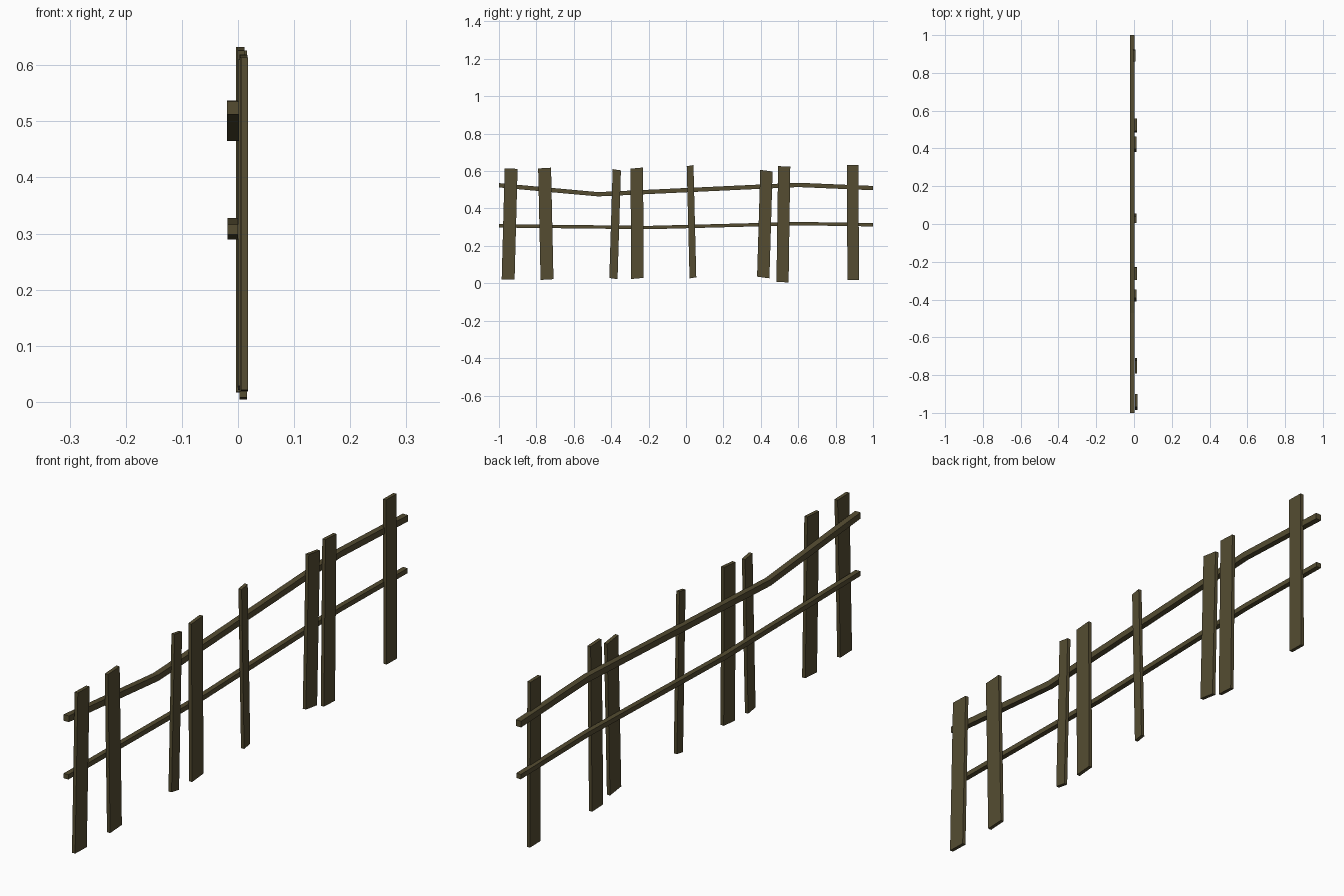
import bpy
import bmesh

cube = bpy.data.objects.get("Cube")
if cube:
    bpy.data.objects.remove(cube, do_unlink=True)

# Weathered wood
wood = bpy.data.materials.new("weathered_wood")
wood.use_nodes = True
colour = (0.09, 0.073, 0.031, 1)
wood.diffuse_color = colour
wood.node_tree.nodes["Principled BSDF"].inputs["Base Color"].default_value = colour


def loft(name, rings):
    """Skin a row of four-cornered rings into a closed flat-sided bar."""
    bm = bmesh.new()
    loops = [[bm.verts.new(p) for p in ring] for ring in rings]
    for a, b in zip(loops, loops[1:]):
        for i in range(4):
            j = (i + 1) % 4
            bm.faces.new((a[i], a[j], b[j], b[i]))
    bm.faces.new(loops[0])
    bm.faces.new(loops[-1])
    bmesh.ops.recalc_face_normals(bm, faces=bm.faces)
    mesh = bpy.data.meshes.new(name)
    bm.to_mesh(mesh)
    bm.free()
    mesh.materials.append(wood)
    obj = bpy.data.objects.new(name, mesh)
    bpy.context.collection.objects.link(obj)
    return obj


def rail(name, x0, x1, height, path):
    h = height / 2
    loft(name, [[(x0, y, z - h), (x1, y, z - h), (x1, y, z + h), (x0, y, z + h)]
                for y, z in path])


def plank(name, x, width, foot, head, slant, thick=0.013):
    """Leaning board; slant is the rise of its ends across the width."""
    rings = []
    for y, z in (foot, head):
        y0, y1 = y - width / 2, y + width / 2
        z0, z1 = z - slant / 2, z + slant / 2
        rings.append([(x, y0, z0), (x + thick, y0, z0),
                      (x + thick, y1, z1), (x, y1, z1)])
    loft(name, rings)


# Two sagging rails
rail("upper_rail", -0.020, 0.002, 0.023,
     [(-1, 0.524), (-0.47, 0.476), (0.6, 0.526), (1, 0.509)])
rail("lower_rail", -0.019, 0.0, 0.018,
     [(-1, 0.307), (-0.2, 0.298), (0.6, 0.319), (1, 0.313)])

# Uneven upright boards: back face x, width, foot (y, z), head (y, z), end slant
boards = [
    (0.005, 0.069, (-0.951, 0.020), (-0.935, 0.613), -0.002),
    (0.004, 0.069, (-0.743, 0.020), (-0.756, 0.616), 0.004),
    (0.000, 0.044, (-0.388, 0.025), (-0.370, 0.607), -0.007),
    (0.003, 0.067, (-0.260, 0.026), (-0.263, 0.616), 0.006),
    (-0.001, 0.036, (0.037, 0.029), (0.022, 0.629), 0.006),
    (0.001, 0.066, (0.413, 0.031), (0.430, 0.602), -0.009),
    (0.003, 0.065, (0.516, 0.006), (0.525, 0.625), -0.003),
    (-0.004, 0.062, (0.894, 0.017), (0.891, 0.632), -0.001),
]
for n, board in enumerate(boards, 1):
    plank(f"upright_board_{n}", *board)
